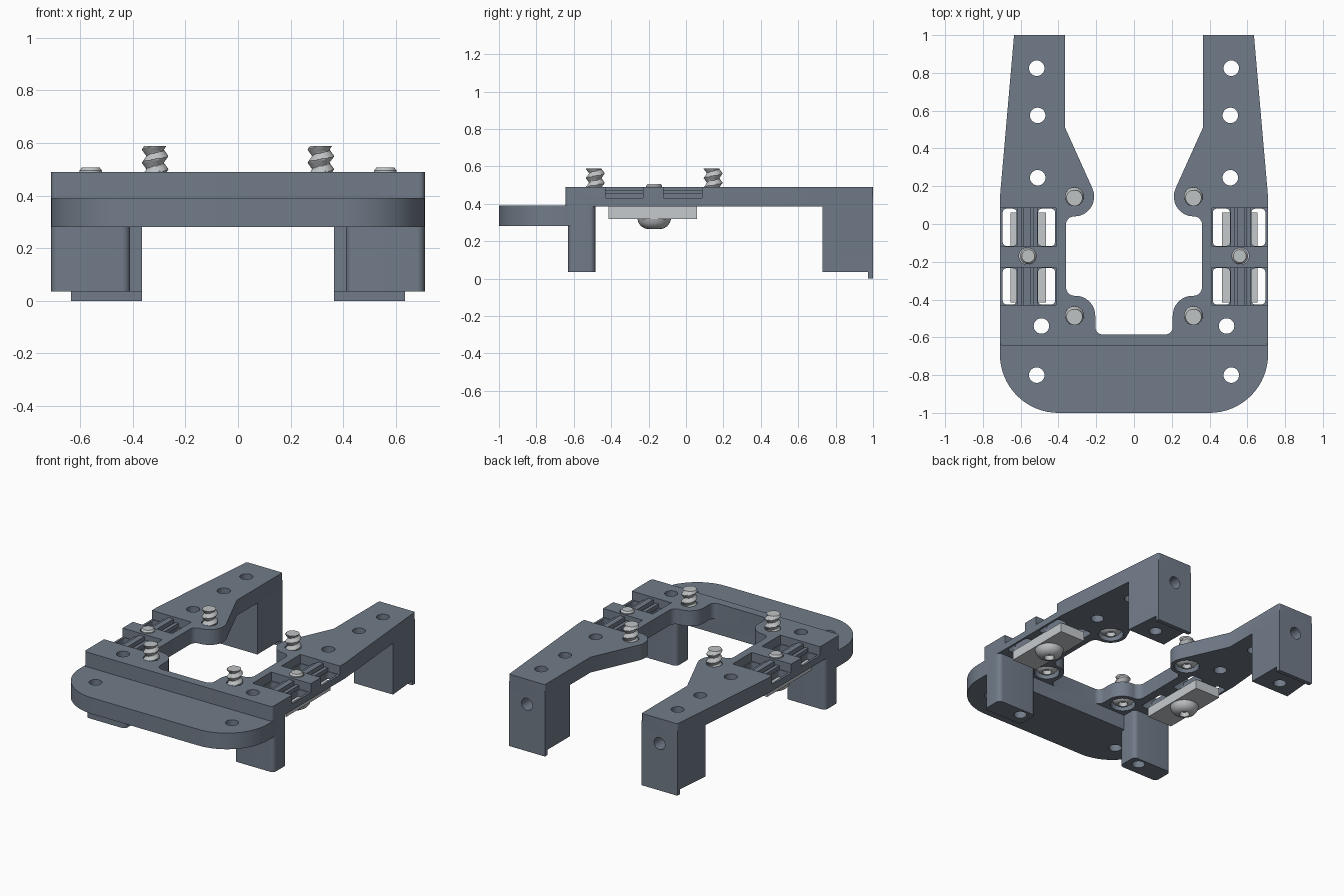
import bpy, bmesh, math
from mathutils import Vector

cube = bpy.data.objects.get("Cube")
if cube:
    bpy.data.objects.remove(cube, do_unlink=True)


def material(name, col):
    m = bpy.data.materials.new(name)
    m.use_nodes = True
    m.diffuse_color = (*col, 1)
    m.node_tree.nodes["Principled BSDF"].inputs["Base Color"].default_value = (*col, 1)
    return m


SLATE = material("slate grey", (0.165, 0.2, 0.25))
STEEL = material("steel", (0.52, 0.54, 0.55))
ALLOY = material("pale alloy", (0.56, 0.59, 0.61))


def finish(bm, name, mat):
    bmesh.ops.recalc_face_normals(bm, faces=bm.faces)
    me = bpy.data.meshes.new(name)
    bm.to_mesh(me)
    bm.free()
    me.materials.append(mat)
    ob = bpy.data.objects.new(name, me)
    bpy.context.collection.objects.link(ob)
    return ob


def smooth(ob):
    bpy.ops.object.select_all(action='DESELECT')
    ob.select_set(True)
    bpy.context.view_layer.objects.active = ob
    bpy.ops.object.shade_smooth_by_angle(angle=math.radians(35))


def rounded(corners, steps=8):
    """Polygon from (x, y, fillet radius) corners."""
    out = []
    for i, (x, y, r) in enumerate(corners):
        p = Vector((x, y))
        if r == 0:
            out.append(p)
            continue
        a = (Vector(corners[i - 1][:2]) - p).normalized()
        b = (Vector(corners[(i + 1) % len(corners)][:2]) - p).normalized()
        half = a.angle(b) / 2
        c = p + (a + b).normalized() * r / math.sin(half)
        s = p + a * r / math.tan(half) - c
        e = p + b * r / math.tan(half) - c
        turn = s.angle(e)
        for k in range(steps + 1):
            t = k / steps
            out.append(c + (s * math.sin((1 - t) * turn) + e * math.sin(t * turn)) / math.sin(turn))
    return out


def prism(name, pts, z0, z1, mat=SLATE):
    bm = bmesh.new()
    f = bm.faces.new([bm.verts.new((p[0], p[1], z0)) for p in pts])
    up = bmesh.ops.extrude_face_region(bm, geom=[f])
    bmesh.ops.translate(bm, verts=[v for v in up["geom"] if isinstance(v, bmesh.types.BMVert)],
                        vec=(0, 0, z1 - z0))
    return finish(bm, name, mat)


def slab(name, x0, x1, y0, y1, z0, z1, r=0.0, mat=SLATE):
    return prism(name, rounded([(x0, y0, r), (x1, y0, r), (x1, y1, r), (x0, y1, r)]), z0, z1, mat)


def lathe(name, x, y, profile, mat=STEEL, seg=32):
    """Revolve (radius, z) points about the vertical line at x, y."""
    bm = bmesh.new()
    rings = []
    for r, z in profile:
        rings.append([bm.verts.new((x + r * math.cos(2 * math.pi * k / seg),
                                    y + r * math.sin(2 * math.pi * k / seg), z)) for k in range(seg)])
    for lo, hi in zip(rings, rings[1:]):
        for k in range(seg):
            n = (k + 1) % seg
            bm.faces.new((lo[k], lo[n], hi[n], hi[k]))
    bm.faces.new(rings[0])
    bm.faces.new(rings[-1])
    return finish(bm, name, mat)


def thread(name, x, y, z0, z1, pitch=0.05, seg=20, rows=40):
    """Threaded shaft: the radius follows a helix."""
    bm = bmesh.new()
    grid = []
    for j in range(rows + 1):
        z = z0 + (z1 - z0) * j / rows
        ring = []
        for k in range(seg):
            a = 2 * math.pi * k / seg
            saw = abs(((z / pitch - k / seg) % 1) * 2 - 1)
            r = 0.033 + 0.018 * saw
            ring.append(bm.verts.new((x + r * math.cos(a), y + r * math.sin(a), z)))
        grid.append(ring)
    for lo, hi in zip(grid, grid[1:]):
        for k in range(seg):
            n = (k + 1) % seg
            bm.faces.new((lo[k], lo[n], hi[n], hi[k]))
    bm.faces.new(grid[0])
    bm.faces.new(grid[-1])
    return finish(bm, name, STEEL)


def combine(ob, tool, op):
    """Apply one boolean and discard the tool."""
    mod = ob.modifiers.new("bool", 'BOOLEAN')
    mod.operation, mod.object, mod.solver = op, tool, 'EXACT'
    me = bpy.data.meshes.new_from_object(ob.evaluated_get(bpy.context.evaluated_depsgraph_get()))
    ob.modifiers.clear()
    ob.data = me
    bpy.data.objects.remove(tool, do_unlink=True)


def hole(x, y, r, z0, z1):
    return lathe("hole", x, y, [(r, z0), (r, z1)], SLATE)


# Frame: U-shaped upper plate
half = [(0.71, -0.645, 0.02), (0.71, 0.14, 0), (0.635, 1, 0.01), (0.365, 1, 0.01),
        (0.365, 0.51, 0), (0.153, 0.04, 0.105), (0.36, 0.04, 0.043),
        (0.36, -0.38, 0.045), (0.205, -0.38, 0.105), (0.205, -0.585, 0.04)]
frame = prism("frame", rounded(half + [(-x, y, r) for x, y, r in reversed(half)]), 0.385, 0.49)

# Stepped front plate with large round corners
combine(frame, prism("front_plate", rounded(
    [(-0.71, -1, 0.31), (0.71, -1, 0.31), (0.71, -0.585, 0.02), (-0.71, -0.585, 0.02)], 16),
    0.28, 0.39), 'UNION')

screw_spots = [(s * 0.315, y) for s in (-1, 1) for y in (0.145, -0.485)]
pockets = [(-0.43, -0.23), (-0.12, 0.085)]

for s in (-1, 1):
    # Front and rear legs with the rear lip
    a, b = sorted((s * 0.41, s * 0.71))
    combine(frame, slab("front_leg", a, b, -0.63, -0.485, 0.035, 0.44, 0.03), 'UNION')
    leg = [(s * 0.365, 0.73), (s * 0.6585, 0.73), (s * 0.635, 1), (s * 0.365, 1)]
    combine(frame, prism("rear_leg", leg, 0.035, 0.44), 'UNION')
    a, b = sorted((s * 0.365, s * 0.635))
    combine(frame, slab("rear_lip", a, b, 0.972, 1, 0, 0.06), 'UNION')

    # Vertical bolt holes
    for x, y in [(0.515, 0.825), (0.51, 0.575), (0.51, 0.245), (0.49, -0.54), (0.515, -0.8)]:
        combine(frame, hole(s * x, y, 0.041, -0.1, 0.6), 'DIFFERENCE')

    # Blind hole in the rear face of the leg
    bore = hole(0, 0, 0.041, -0.13, 0.1)
    bore.rotation_euler.x = -math.pi / 2
    bore.location = (s * 0.5, 1, 0.32)
    bpy.context.view_layer.update()
    combine(frame, bore, 'DIFFERENCE')

    # Side pockets, each with two through windows
    for y0, y1 in pockets:
        a, b = sorted((s * 0.412, s * 0.73))
        combine(frame, slab("pocket", a, b, y0, y1, 0.43, 0.6), 'DIFFERENCE')
        for x0, x1 in [(0.418, 0.508), (0.622, 0.695)]:
            a, b = sorted((s * x0, s * x1))
            combine(frame, slab("window", a, b, y0 + 0.004, y1 - 0.004, 0.3, 0.6, 0.02), 'DIFFERENCE')

    # Clearance for the centre bolt
    combine(frame, hole(s * 0.565, -0.17, 0.044, 0.3, 0.6), 'DIFFERENCE')

# Screw holes with counterbores underneath
for x, y in screw_spots:
    combine(frame, hole(x, y, 0.05, 0.3, 0.6), 'DIFFERENCE')
    combine(frame, hole(x, y, 0.08, 0.3, 0.435), 'DIFFERENCE')
smooth(frame)

for s, side in ((-1, "right"), (1, "left")):
    # Lengthwise ribs in the pockets
    for i, (y0, y1) in enumerate(pockets):
        for j, (x0, x1, top) in enumerate([(0.51, 0.535, 0.455), (0.546, 0.584, 0.475), (0.595, 0.62, 0.455)]):
            a, b = sorted((s * x0, s * x1))
            slab(f"{side}_rib_{i}_{j}", a, b, y0, y1, 0.42, top)

    # Clamp plate held by a dome-headed bolt
    a, b = sorted((s * 0.465, s * 0.655))
    slab(f"{side}_clamp_plate", a, b, -0.415, 0.06, 0.32, 0.385, mat=ALLOY)
    smooth(lathe(f"{side}_clamp_bolt", s * 0.56, -0.17, [
        (0.028, 0.295), (0.032, 0.265), (0.05, 0.268), (0.07, 0.28), (0.084, 0.298),
        (0.09, 0.32), (0.043, 0.32), (0.043, 0.495), (0.034, 0.507)]))

# Mounting screws: recessed socket head and threaded shaft
for i, (x, y) in enumerate(screw_spots):
    smooth(lathe(f"screw_head_{i}", x, y, [
        (0.026, 0.415), (0.03, 0.388), (0.045, 0.39), (0.06, 0.402), (0.07, 0.418), (0.074, 0.435)]))
    smooth(thread(f"screw_thread_{i}", x, y, 0.43, 0.588))
